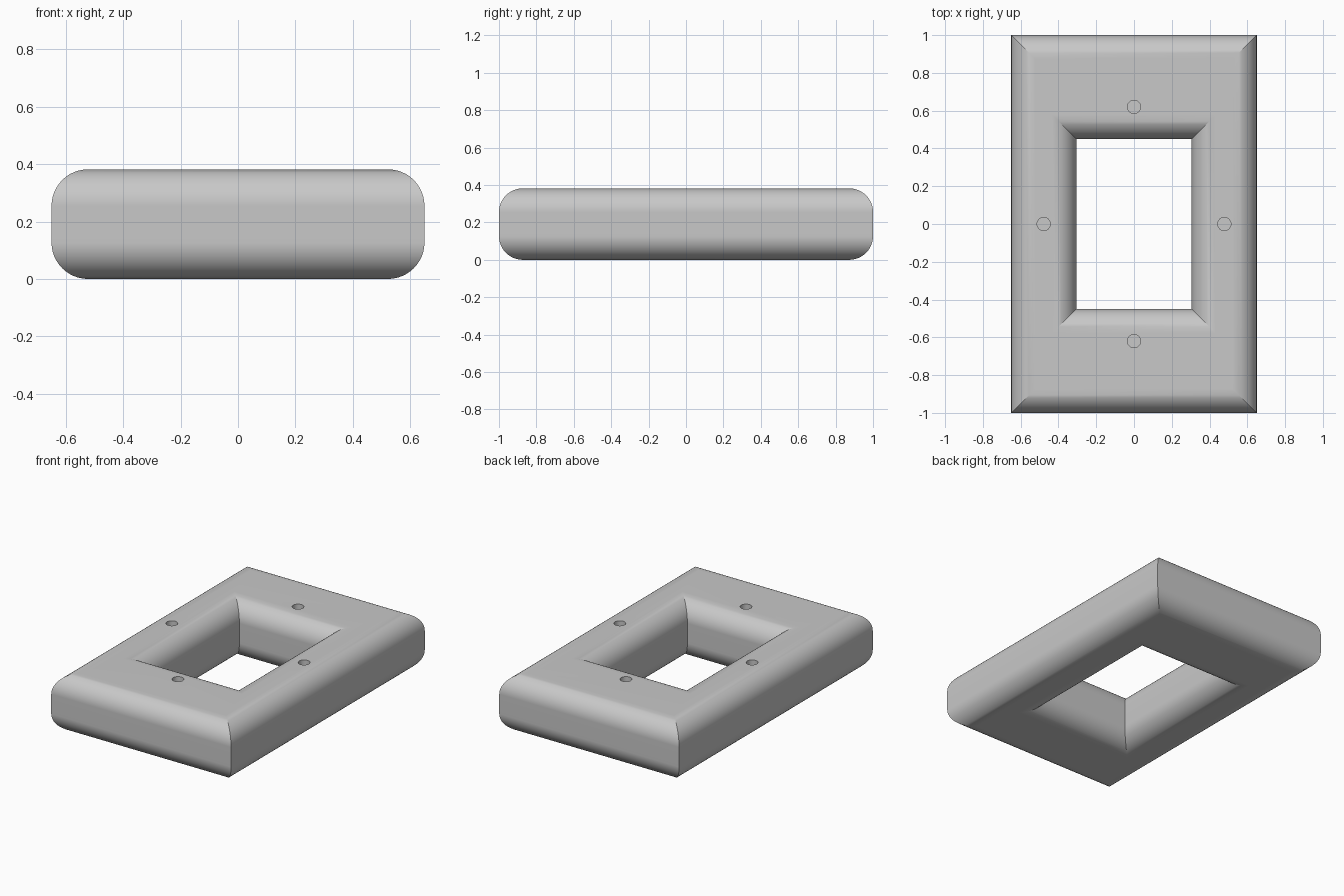
import bpy
import bmesh
import math

cube = bpy.data.objects.get("Cube")
if cube:
    bpy.data.objects.remove(cube, do_unlink=True)

HEIGHT, RADIUS = 0.382, 0.127        # slab height and edge rounding
OUTER = (0.65, 1.0)                  # half size of the slab
INNER = (0.305, 0.45)                # half size of the opening
STEPS = 12                           # segments per rounded edge
HOLE_R, HOLE_DEPTH = 0.035, 0.2

grey = bpy.data.materials.new("plain grey")
grey.use_nodes = True
color = (0.58, 0.58, 0.58, 1)
grey.diffuse_color = color
grey.node_tree.nodes["Principled BSDF"].inputs["Base Color"].default_value = color


def add_object(name, bm):
    bmesh.ops.recalc_face_normals(bm, faces=bm.faces)
    mesh = bpy.data.meshes.new(name)
    bm.to_mesh(mesh)
    bm.free()
    mesh.materials.append(grey)
    obj = bpy.data.objects.new(name, mesh)
    bpy.context.collection.objects.link(obj)
    return obj


def bar_section():
    """Half x, half y and height of each point round the rounded section."""
    corners = [(OUTER, -RADIUS, HEIGHT - RADIUS), (INNER, RADIUS, HEIGHT - RADIUS),
               (INNER, RADIUS, RADIUS), (OUTER, -RADIUS, RADIUS)]
    points = []
    for quarter, (half, shift, z) in enumerate(corners):
        for i in range(STEPS + 1):
            a = (quarter + i / STEPS) * math.pi / 2
            d = shift + RADIUS * math.cos(a)
            points.append((half[0] + d, half[1] + d, z + RADIUS * math.sin(a)))
    return points


# Frame: the section carried round four mitred corners
bm = bmesh.new()
rings = [[bm.verts.new((sx * x, sy * y, z)) for x, y, z in bar_section()]
         for sx, sy in ((1, 1), (-1, 1), (-1, -1), (1, -1))]
for k, ring in enumerate(rings):
    after = rings[(k + 1) % 4]
    for i in range(len(ring)):
        j = (i + 1) % len(ring)
        bm.faces.new((ring[i], ring[j], after[j], after[i]))
frame = add_object("frame", bm)

# Blind screw holes in the middle of each side
bm = bmesh.new()
for x, y in ((0, 0.62), (0, -0.62), (0.478, 0), (-0.478, 0)):
    made = bmesh.ops.create_cone(bm, cap_ends=True, segments=32, radius1=HOLE_R,
                                 radius2=HOLE_R, depth=2 * HOLE_DEPTH)
    bmesh.ops.translate(bm, verts=made["verts"], vec=(x, y, HEIGHT))
cutter = add_object("hole_cutter", bm)
cutter.hide_render = True

boolean = frame.modifiers.new("holes", "BOOLEAN")
boolean.operation = "DIFFERENCE"
boolean.solver = "EXACT"
boolean.object = cutter

bpy.ops.object.select_all(action="DESELECT")
frame.select_set(True)
bpy.context.view_layer.objects.active = frame
bpy.ops.object.modifier_apply(modifier=boolean.name)
bpy.data.objects.remove(cutter, do_unlink=True)

# Smooth rounding with crisp mitres and hole rims
bpy.ops.object.shade_smooth_by_angle(angle=math.radians(20))
weighted = frame.modifiers.new("flat_faces", "WEIGHTED_NORMAL")
weighted.keep_sharp = True
